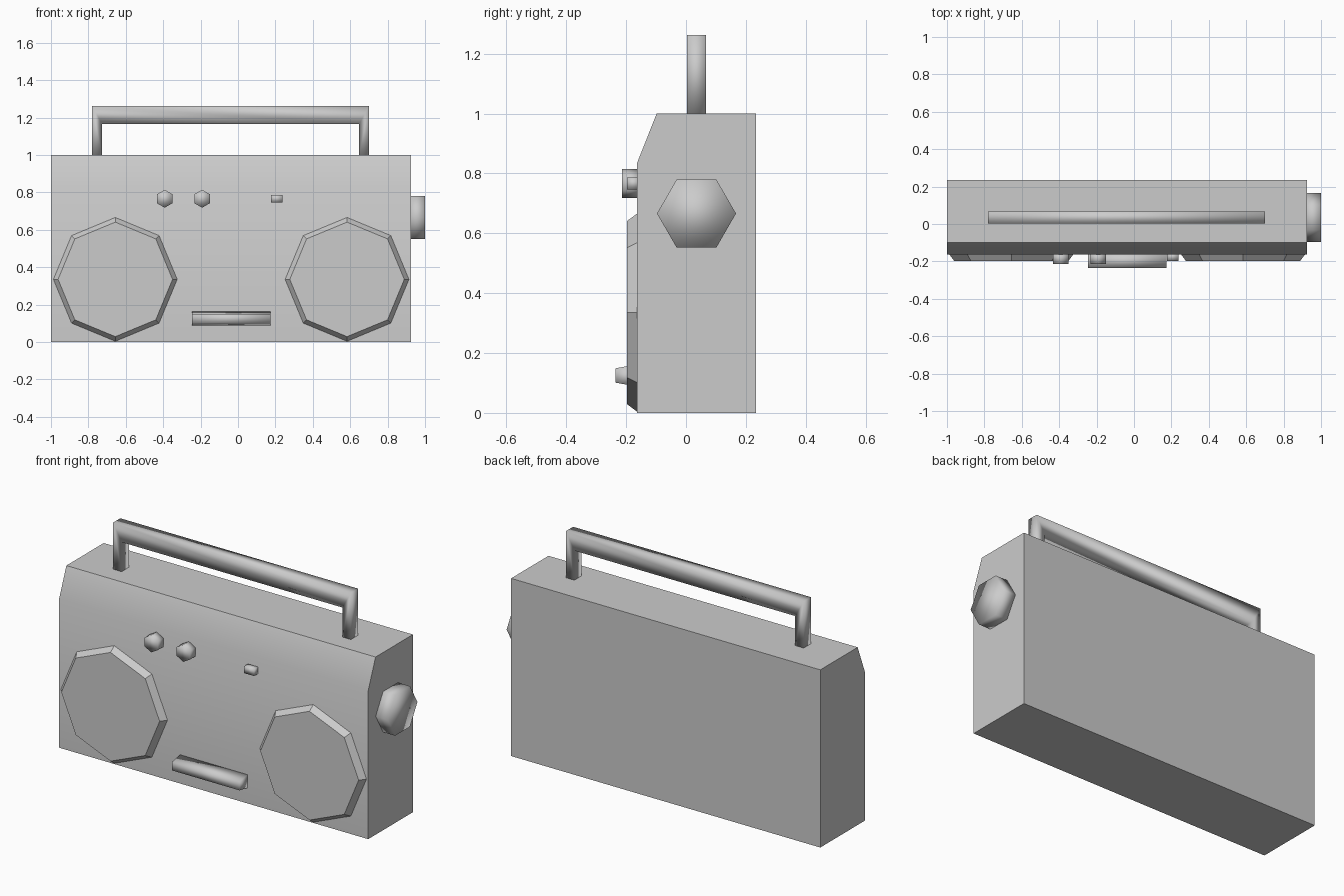
import bpy, bmesh, math

if "Cube" in bpy.data.objects:
    bpy.data.objects.remove(bpy.data.objects["Cube"])

FRONT = -0.163  # y of the main front face
SIDE = 0.925    # x of the right side wall


def loft(name, ring_a, ring_b, angle=None):
    """Closed solid between two matching rings; angle = smoothing limit in degrees."""
    bm = bmesh.new()
    a = [bm.verts.new(p) for p in ring_a]
    b = [bm.verts.new(p) for p in ring_b]
    n = len(a)
    bm.faces.new(a)
    bm.faces.new(b)
    for i in range(n):
        j = (i + 1) % n
        bm.faces.new((a[i], a[j], b[j], b[i]))
    bmesh.ops.recalc_face_normals(bm, faces=bm.faces)
    mesh = bpy.data.meshes.new(name)
    bm.to_mesh(mesh)
    bm.free()
    obj = bpy.data.objects.new(name, mesh)
    bpy.context.collection.objects.link(obj)
    if angle:
        bpy.ops.object.select_all(action='DESELECT')
        obj.select_set(True)
        bpy.context.view_layer.objects.active = obj
        bpy.ops.object.shade_smooth_by_angle(angle=math.radians(angle))
    return obj


def polygon(u, v, radius, sides, phase=0):
    return [(u + radius * math.cos(phase + math.tau * i / sides),
             v + radius * math.sin(phase + math.tau * i / sides)) for i in range(sides)]


def on_x(profile, x):
    return [(x, y, z) for y, z in profile]


def on_y(profile, y):
    return [(x, y, z) for x, z in profile]


# Case with sloped upper front
case = [(FRONT, 0), (0.234, 0), (0.234, 1), (-0.098, 1), (FRONT, 0.836)]
loft("case", on_x(case, -1), on_x(case, SIDE), 30)

# Carrying handle
handle = [(-0.78, 1), (-0.727, 1), (-0.727, 1.166), (0.648, 1.166),
          (0.648, 1), (0.701, 1), (0.701, 1.262), (-0.78, 1.262)]
loft("handle", on_y(handle, 0.003), on_y(handle, 0.067), 100)

# Octagonal speakers
for side, x in (("left", -0.656), ("right", 0.583)):
    loft(side + "_speaker", on_y(polygon(x, 0.335, 0.331, 8), FRONT),
         on_y(polygon(x, 0.335, 0.306, 8), -0.197), 30)

# Two hexagonal front knobs
for side, x in (("left", -0.392), ("right", -0.192)):
    knob = polygon(x, 0.766, 0.048, 6, math.pi / 2)
    loft(side + "_knob", on_y(knob, FRONT + 0.01), on_y(knob, -0.213), 100)

# Small push button
button = [(0.176, 0.747), (0.238, 0.747), (0.238, 0.786), (0.176, 0.786)]
loft("button", on_y(button, FRONT + 0.01), on_y(button, -0.197), 100)

# Tapered key bar under the controls
bar = [(FRONT, 0.088), (FRONT, 0.162), (-0.235, 0.149), (-0.235, 0.101)]
loft("key_bar", on_x(bar, -0.246), on_x(bar, 0.174), 100)

# Large tuning dial on the right side
dial = polygon(0.035, 0.666, 0.132, 6)
loft("tuning_dial", on_x(dial, SIDE - 0.01), on_x(dial, 1.0), 100)
